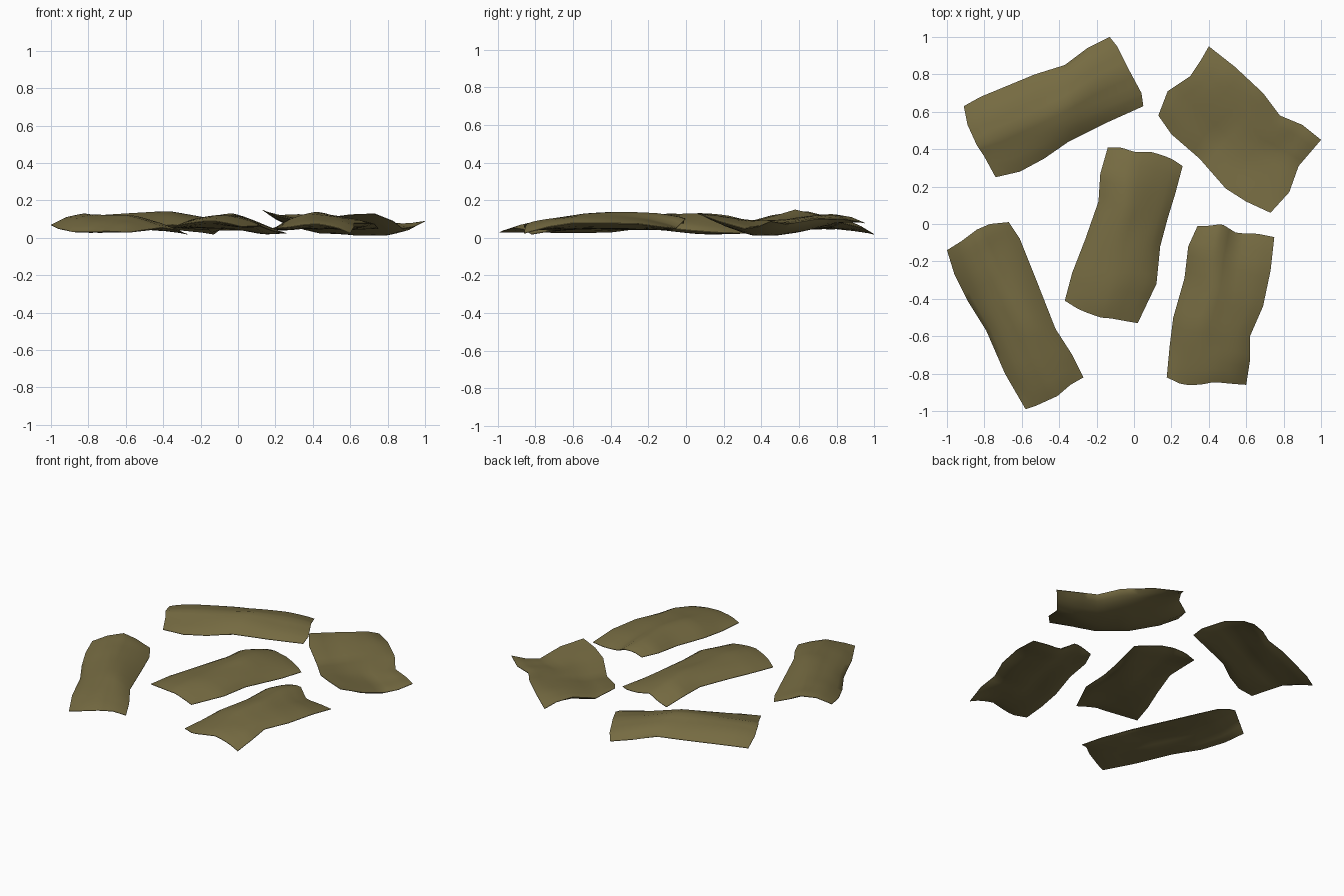
import bpy, math
from mathutils import Vector

if "Cube" in bpy.data.objects:
    bpy.data.objects.remove(bpy.data.objects["Cube"])

bark = bpy.data.materials.new("olive bark")
bark.diffuse_color = (0.18, 0.147, 0.054, 1)
bark.use_nodes = True
bark.node_tree.nodes["Principled BSDF"].inputs["Base Color"].default_value = bark.diffuse_color
NU, NV = 20, 12


def along(points, t):
    """Point on a polyline, t from 0 to 1 by point index."""
    s = t * (len(points) - 1)
    i = min(int(s), len(points) - 2)
    return Vector(points[i]).lerp(Vector(points[i + 1]), s - i)


def flake(name, left, right, start, end, bulge, thick, wave):
    """Thin pillow-edged slab spanned between two long edges and two end edges.
    left lies on the left of right when looking from start to end, reversed order is handled."""
    start = [left[0]] + start + [right[0]]
    end = [left[-1]] + end + [right[-1]]
    corners = [Vector(p) for p in (left[0], right[0], left[-1], right[-1])]
    verts, faces = [], []
    w = NV + 1
    n = (NU + 1) * w
    for layer in (0, 1):
        for i in range(NU + 1):
            u = i / NU
            for j in range(w):
                v = j / NV
                p = along(left, u) * (1 - v) + along(right, u) * v
                p += along(start, v) * (1 - u) + along(end, v) * u
                p -= (corners[0] * (1 - v) + corners[1] * v) * (1 - u)
                p -= (corners[2] * (1 - v) + corners[3] * v) * u
                inner = max(0, math.sin(math.pi * u) * math.sin(math.pi * v))
                puff = inner ** 0.6
                p.z += bulge * puff
                p.z += 0.006 * math.sin(9 * u + wave) * math.sin(7 * v + wave) * inner
                p.z = max(p.z, 0.016)
                if layer:
                    p.z = max(p.z - thick * puff - 0.003, 0.012)
                verts.append(p)
    for i in range(NU):
        for j in range(NV):
            a = i * w + j
            q = (a, a + 1, a + w + 1, a + w)
            faces += [q, tuple(k + n for k in reversed(q))]
    # narrow rim between the two skins
    rim = list(range(w)) + [i * w + NV for i in range(1, NU + 1)]
    rim += [NU * w + j for j in range(NV - 1, -1, -1)] + [i * w for i in range(NU - 1, 0, -1)]
    for a, b in zip(rim, rim[1:] + rim[:1]):
        faces.append((b, a, a + n, b + n))
    # keep the top skin facing up
    c = (NU // 2) * w + NV // 2
    if (verts[c + 1] - verts[c]).cross(verts[c + w] - verts[c]).z < 0:
        faces = [tuple(reversed(f)) for f in faces]
    mesh = bpy.data.meshes.new(name)
    mesh.from_pydata(verts, [], faces)
    mesh.materials.append(bark)
    ob = bpy.data.objects.new(name, mesh)
    bpy.context.collection.objects.link(ob)
    bpy.context.view_layer.objects.active = ob
    ob.select_set(True)
    bpy.ops.object.shade_smooth_by_angle(angle=math.radians(50))
    ob.select_set(False)


# back left piece
flake("back_left_bark",
      [(-.91, .63, .04), (-.82, .68, .05), (-.53, .80, .06), (-.37, .85, .06), (-.25, .94, .04), (-.13, 1, .02)],
      [(-.74, .25, .07), (-.61, .28, .06), (-.48, .35, .06), (-.35, .44, .07), (-.15, .54, .05), (.05, .63, .04)],
      [(-.89, .53, .08), (-.84, .42, .105), (-.80, .36, .09)],
      [(-.09, .95, .05), (-.03, .83, .08), (.04, .70, .06)], .025, .07, 0)

# back right piece
flake("back_right_bark",
      [(.40, .95, .08), (.54, .84, .10), (.69, .70, .10), (.78, .58, .08), (.90, .53, .075), (1, .45, .09)],
      [(.13, .58, .15), (.20, .48, .12), (.35, .35, .085), (.49, .19, .11), (.60, .12, .125), (.73, .06, .13)],
      [(.36, .88, .11), (.30, .79, .125), (.18, .71, .12)],
      [(.94, .38, .06), (.88, .31, .05), (.83, .17, .09)], .02, .075, 1)

# middle piece
flake("middle_bark",
      [(-.14, .41, .03), (-.18, .27, .065), (-.19, .12, .07), (-.26, -.08, .065), (-.33, -.26, .06), (-.37, -.41, .05)],
      [(.26, .31, .025), (.22, .16, .03), (.18, .03, .04), (.14, -.12, .055), (.12, -.32, .065), (.02, -.53, .06)],
      [(-.07, .41, .055), (0, .385, .075), (.10, .385, .055), (.20, .35, .035)],
      [(-.29, -.46, .075), (-.18, -.50, .09), (-.12, -.505, .09), (-.04, -.52, .075)], .03, .075, 2)

# front left piece
flake("front_left_bark",
      [(-1, -.14, .07), (-.96, -.27, .05), (-.89, -.41, .035), (-.79, -.57, .035), (-.69, -.80, .035), (-.58, -.99, .03)],
      [(-.67, .01, .055), (-.61, -.08, .045), (-.53, -.28, .05), (-.42, -.56, .06), (-.33, -.70, .04), (-.27, -.82, .02)],
      [(-.92, -.09, .11), (-.84, -.03, .125), (-.77, 0, .095)],
      [(-.52, -.97, .04), (-.41, -.92, .055), (-.34, -.86, .045)], .03, .065, 3)

# front right piece
flake("front_right_bark",
      [(.34, -.01, .08), (.29, -.12, .08), (.27, -.29, .07), (.21, -.50, .06), (.19, -.66, .05), (.175, -.82, .05)],
      [(.75, -.07, .05), (.73, -.25, .075), (.69, -.44, .08), (.62, -.60, .08), (.62, -.73, .06), (.60, -.86, .025)],
      [(.40, -.01, .10), (.47, 0, .105), (.55, -.05, .055), (.65, -.05, .05)],
      [(.26, -.86, .055), (.35, -.86, .07), (.43, -.845, .075), (.53, -.855, .055)], .03, .075, 4)
